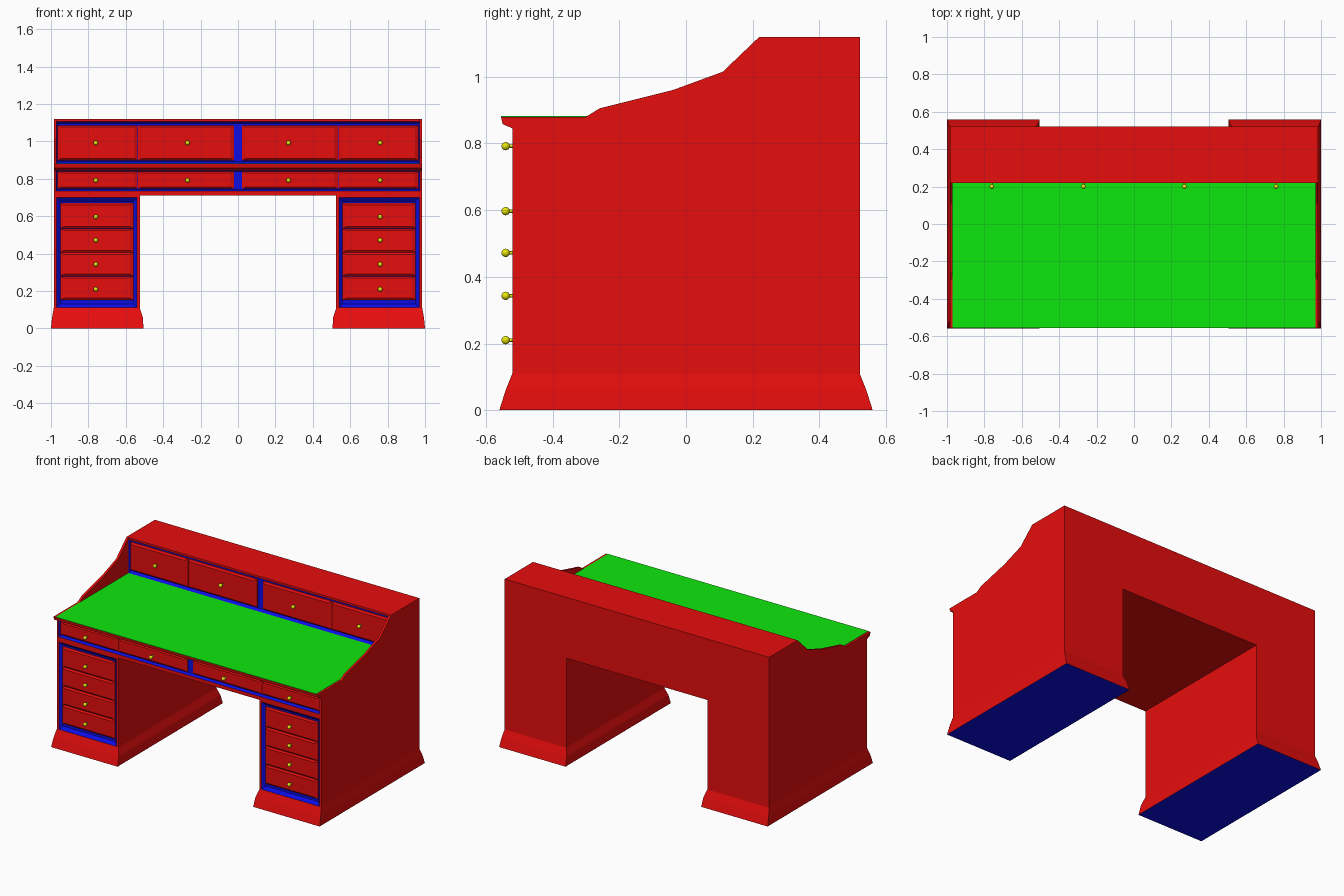
import bpy, bmesh, math
from mathutils import Matrix

if "Cube" in bpy.data.objects:
    bpy.data.objects.remove(bpy.data.objects["Cube"])


def material(name, rgb):
    m = bpy.data.materials.new(name)
    m.diffuse_color = (*rgb, 1)
    m.use_nodes = True
    m.node_tree.nodes["Principled BSDF"].inputs["Base Color"].default_value = m.diffuse_color
    return m


RED = material("red wood", (0.8, 0.004, 0.004))
BLUE = material("blue trim", (0.004, 0.004, 0.8))
GREEN = material("green writing surface", (0.004, 0.8, 0.004))
YELLOW = material("yellow knob", (0.8, 0.8, 0.004))


def finish(name, bm, *mats):
    bmesh.ops.recalc_face_normals(bm, faces=bm.faces)
    me = bpy.data.meshes.new(name)
    bm.to_mesh(me)
    bm.free()
    for m in mats:
        me.materials.append(m)
    ob = bpy.data.objects.new(name, me)
    bpy.context.collection.objects.link(ob)
    return ob


def loft(bm, rings):
    """Skin closed rings of points; returns the new rings of verts."""
    vr = [[bm.verts.new(p) for p in r] for r in rings]
    for a, b in zip(vr, vr[1:]):
        n = len(a)
        for i in range(n):
            bm.faces.new((a[i], a[(i + 1) % n], b[(i + 1) % n], b[i]))
    bm.faces.new(vr[0])
    bm.faces.new(vr[-1])
    return vr


def rect_y(x0, x1, z0, z1, y):
    return [(x0, y, z0), (x1, y, z0), (x1, y, z1), (x0, y, z1)]


def extrude_x(name, profile, x0, x1, mat):
    bm = bmesh.new()
    loft(bm, [[(x, y, z) for y, z in profile] for x in (x0, x1)])
    return finish(name, bm, mat)


def recessed_case(name, outer, opening, front, back, depth, chamfer):
    """Box whose front holds a blue recess with sloping walls."""
    x0, x1, z0, z1 = opening
    c = chamfer
    bm = bmesh.new()
    loft(bm, [rect_y(*outer, back), rect_y(*outer, front),
              rect_y(*opening, front),
              rect_y(x0 + c, x1 - c, z0 + c, z1 - c, front + depth)])
    for f in bm.faces:
        mid = f.calc_center_median()
        if front + 1e-4 < mid.y < front + depth + 1e-4 and all(
                v.co.y < front + depth + 1e-4 for v in f.verts):
            f.material_index = 1
    return finish(name, bm, RED, BLUE)


def drawer(name, x0, x1, z0, z1, front, depth, cx=0.018, cz=0.010):
    """Raised drawer front with a bevelled border."""
    bm = bmesh.new()
    loft(bm, [rect_y(x0, x1, z0, z1, front + depth),
              rect_y(x0, x1, z0, z1, front + depth * 0.6),
              rect_y(x0 + cx, x1 - cx, z0 + cz, z1 - cz, front)])
    return finish(name, bm, RED)


def knob(name, x, z, front):
    bm = bmesh.new()
    bmesh.ops.create_uvsphere(bm, u_segments=12, v_segments=8, radius=0.0125,
                              matrix=Matrix.Translation((x, front - 0.027, z)))
    bmesh.ops.create_cone(bm, cap_ends=True, segments=8, radius1=0.005, radius2=0.005,
                          depth=0.03, matrix=Matrix.Translation((x, front - 0.012, z))
                          @ Matrix.Rotation(math.pi / 2, 4, 'X'))
    for f in bm.faces:
        f.smooth = True
    finish(name, bm, YELLOW)


def span(s, a, b):
    return sorted((s * a, s * b))


W, F, B = 0.985, -0.52, 0.522   # half width, front and back of the body

# Pedestals, plinths, and their drawers
for s, side in ((1, "right"), (-1, "left")):
    recessed_case(f"{side}_pedestal", (*span(s, 0.525, W), 0.10, 0.71),
                  (*span(s, 0.54, 0.97), 0.112, 0.70), F, B, 0.018, 0.02)

    bm = bmesh.new()
    rings = []
    for xi, xo, y, z in ((0.505, 1.0, 0.56, 0), (0.509, 0.994, 0.541, 0.06),
                         (0.525, W, 0.521, 0.11)):
        rings.append([(s * xi, -y, z), (s * xo, -y, z), (s * xo, y, z), (s * xi, y, z)])
    loft(bm, rings)
    for f in bm.faces:
        f.material_index = int(f.calc_center_median().z < 1e-4)
    finish(f"{side}_plinth", bm, RED, BLUE)

    levels = ((0.152, 0.279, 0.21), (0.281, 0.405, 0.343),
              (0.407, 0.533, 0.472), (0.535, 0.67, 0.597))
    for i, (z0, z1, zk) in enumerate(levels):
        drawer(f"{side}_pedestal_drawer_{i + 1}", *span(s, 0.56, 0.95), z0, z1, F + 0.004, 0.014)
        knob(f"{side}_pedestal_knob_{i + 1}", s * 0.76, zk, F + 0.006)

# Apron with the middle drawer row
recessed_case("apron", (-W, W, 0.71, 0.85), (-0.972, 0.972, 0.734, 0.846), F, B, 0.018, 0.008)

# Desktop slab with a moulded front edge, and its writing surface
extrude_x("desktop", [(F, 0.845), (-0.55, 0.858), (-0.555, 0.88),
                      (0.26, 0.88), (0.26, 0.845)], -W, W, RED)
extrude_x("writing_surface", [(-0.555, 0.88), (-0.555, 0.882),
                              (0.222, 0.882), (0.222, 0.88)], -0.97, 0.97, GREEN)

# Upper cabinet
HF = 0.22
recessed_case("upper_cabinet", (-W, W, 0.845, 1.12), (-0.972, 0.972, 0.882, 1.106),
              HF, B, 0.022, 0.010)

# Upper and middle drawers, four in each row
for s, side in ((1, "right"), (-1, "left")):
    for part, a, b, k in (("inner", 0.022, 0.534, 0.27), ("outer", 0.536, 0.965, 0.76)):
        drawer(f"middle_{side}_{part}_drawer", *span(s, a, b), 0.747, 0.840, F + 0.004, 0.014)
        knob(f"middle_{side}_{part}_knob", s * k, 0.792, F + 0.006)
        drawer(f"upper_{side}_{part}_drawer", *span(s, a, b), 0.898, 1.086, HF + 0.004, 0.018)
        knob(f"upper_{side}_{part}_knob", s * k, 0.992, HF + 0.007)

    # Curved cheek rising from the desktop to the upper cabinet
    extrude_x(f"{side}_cheek", [(-0.30, 0.88), (-0.26, 0.905), (-0.04, 0.96), (0.11, 1.015),
                                (HF, 1.12), (HF, 0.88)], s * 0.97, s * W, RED)
